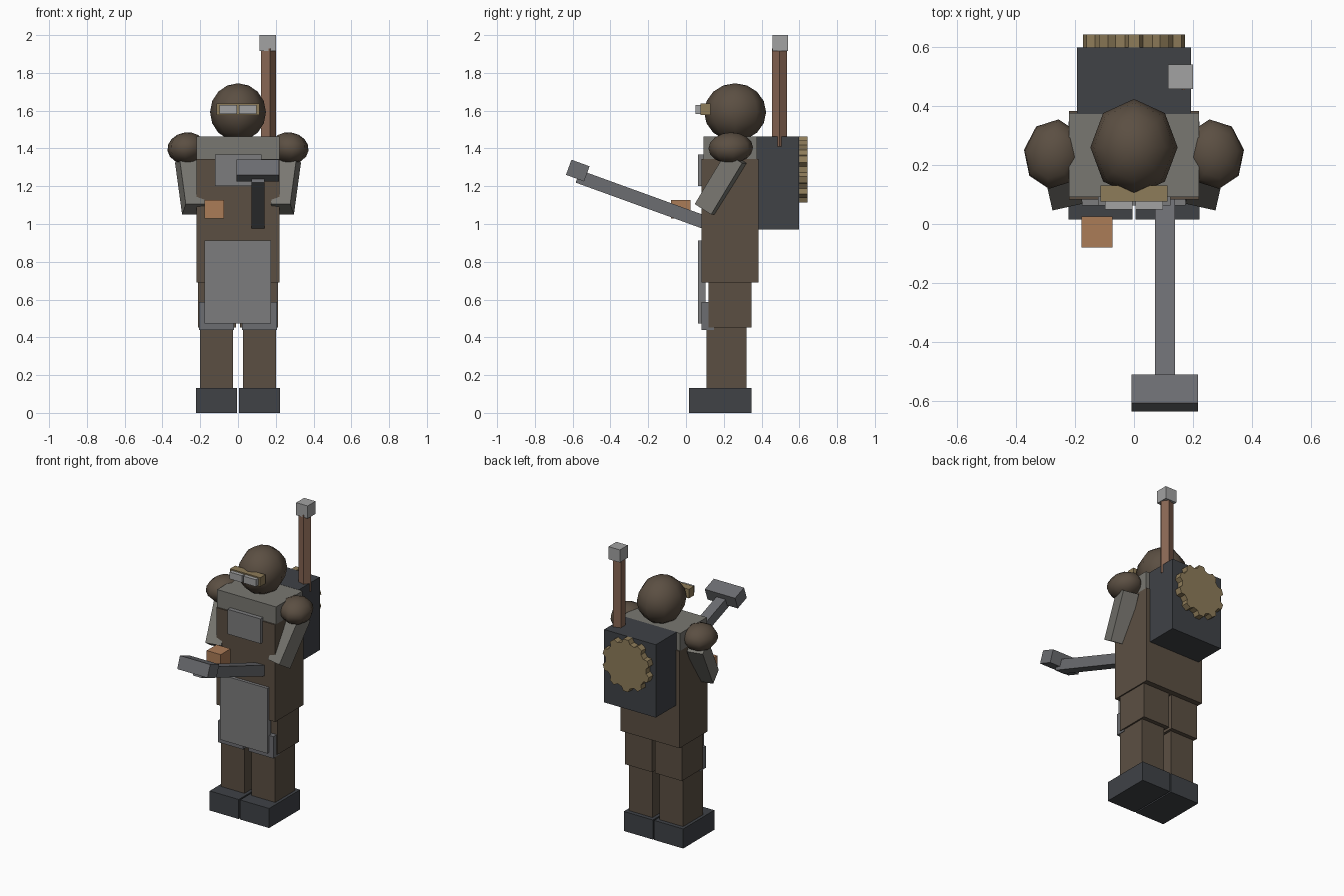
import bpy, bmesh, math
from mathutils import Vector, Matrix

if "Cube" in bpy.data.objects:
    bpy.data.objects.remove(bpy.data.objects["Cube"])


def material(name, r, g, b):
    m = bpy.data.materials.new(name)
    m.diffuse_color = (r, g, b, 1)
    m.use_nodes = True
    m.node_tree.nodes["Principled BSDF"].inputs["Base Color"].default_value = m.diffuse_color
    return m


LEATHER = material("brown_leather", 0.105, 0.078, 0.055)
IRON = material("dark_iron", 0.05, 0.054, 0.062)
CLOTH = material("grey_cloth", 0.19, 0.185, 0.165)
PLATE = material("plate_grey", 0.2, 0.2, 0.205)
STEEL = material("steel", 0.15, 0.153, 0.165)
PALE = material("pale_metal", 0.36, 0.36, 0.36)
COPPER = material("copper", 0.41, 0.2, 0.095)
PIPE = material("pipe_copper", 0.24, 0.13, 0.085)
BRASS = material("brass", 0.27, 0.2, 0.1)


def finish(bm, name, mat):
    bmesh.ops.recalc_face_normals(bm, faces=bm.faces)
    me = bpy.data.meshes.new(name)
    bm.to_mesh(me)
    bm.free()
    me.materials.append(mat)
    ob = bpy.data.objects.new(name, me)
    bpy.context.collection.objects.link(ob)
    return ob


def block(name, mat, x, y, z):
    """Box from (min, max) ranges."""
    size = [r[1] - r[0] for r in (x, y, z)]
    mid = [(r[1] + r[0]) / 2 for r in (x, y, z)]
    bm = bmesh.new()
    bmesh.ops.create_cube(bm, size=1, matrix=Matrix.Translation(mid) @ Matrix.Diagonal((*size, 1)))
    return finish(bm, name, mat)


def bar(name, mat, a, b, width, depth):
    """Rectangular bar running from a to b."""
    a, b = Vector(a), Vector(b)
    d = b - a
    bm = bmesh.new()
    rot = d.to_track_quat('Z', 'Y').to_matrix().to_4x4()
    bmesh.ops.create_cube(bm, size=1, matrix=Matrix.Translation((a + b) / 2) @ rot
                          @ Matrix.Diagonal((width, depth, d.length, 1)))
    return finish(bm, name, mat)


def ball(name, mat, centre, radii, rot=Matrix()):
    bm = bmesh.new()
    bmesh.ops.create_uvsphere(bm, u_segments=8, v_segments=8, radius=1,
                              matrix=Matrix.Translation(centre) @ rot @ Matrix.Diagonal((*radii, 1)))
    for f in bm.faces:
        f.smooth = True
    return finish(bm, name, mat)


def prism(name, mat, points, offset):
    """Closed profile extruded along offset."""
    bm = bmesh.new()
    face = bm.faces.new([bm.verts.new(p) for p in points])
    top = bmesh.ops.extrude_face_region(bm, geom=[face])
    bmesh.ops.translate(bm, vec=offset, verts=[v for v in top["geom"] if isinstance(v, bmesh.types.BMVert)])
    return finish(bm, name, mat)


# Legs, knees, arms and goggle lenses, mirrored
for s, side in ((-1, "right"), (1, "left")):
    def span(a, b):
        return tuple(sorted((s * a, s * b)))
    block(side + "_boot", IRON, span(0.005, 0.222), (0.015, 0.347), (0, 0.132))
    block(side + "_shin", LEATHER, span(0.027, 0.202), (0.108, 0.319), (0.13, 0.47))
    block(side + "_thigh", LEATHER, span(0.01, 0.212), (0.119, 0.347), (0.453, 0.7))
    block(side + "_knee_pad", STEEL, span(0.02, 0.206), (0.082, 0.148), (0.44, 0.587))
    tilt = Matrix.Rotation(math.radians(8 * s), 4, 'Y') @ Matrix.Rotation(math.radians(8 * s), 4, 'Z')
    ball(side + "_shoulder", LEATHER, (s * 0.272, 0.237, 1.402), (0.103, 0.119, 0.083), tilt)
    bar(side + "_arm", CLOTH, (s * 0.235, 0.101, 1.078), (s * 0.272, 0.265, 1.35), 0.105, 0.105)
    block(side + "_goggle_lens", PALE, span(0.005, 0.099), (0.05, 0.085), (1.583, 1.63))

# Body
block("torso", LEATHER, (-0.22, 0.22), (0.083, 0.383), (0.69, 1.345))
block("yoke", CLOTH, (-0.22, 0.22), (0.092, 0.376), (1.342, 1.463))
block("chest_plate", PLATE, (-0.122, 0.124), (0.063, 0.093), (1.2, 1.367))
block("apron", PLATE, (-0.177, 0.175), (0.063, 0.104), (0.472, 0.912))
block("pouch", COPPER, (-0.178, -0.073), (-0.08, 0.025), (1.028, 1.128))

# Head and goggles
ball("head", LEATHER, (0, 0.26, 1.592), (0.148, 0.164, 0.153))
block("goggle_frame", BRASS, (-0.113, 0.113), (0.076, 0.13), (1.577, 1.638))

# Hammer held forward
aim = Vector((0, -0.94, 0.342))
bar("hammer_handle", STEEL, (0.105, 0.15, 0.99), (0.105, -0.572, 1.252), 0.068, 0.07)
centre = Vector((0.104, -0.573, 1.283))
bar("hammer_head", STEEL, centre - aim * 0.051, centre + aim * 0.051, 0.226, 0.085)

# Backpack with gear and chimney
block("backpack", IRON, (-0.193, 0.193), (0.373, 0.598), (0.972, 1.464))
gear = []
for i in range(10):
    for off, r in ((-0.33, 0.152), (-0.17, 0.176), (0.17, 0.176), (0.33, 0.152)):
        t = math.tau * (i + off) / 10
        gear.append((r * math.sin(t), 0.59, 1.289 + r * math.cos(t)))
prism("gear", BRASS, gear, (0, 0.053, 0))
ring = [math.tau * i / 5 for i in range(5)]
prism("chimney", PIPE, [(0.157 + 0.043 * math.cos(t), 0.495 + 0.043 * math.sin(t), 1.41) for t in ring],
      (0, 0, 0.52))
block("chimney_cap", PALE, (0.115, 0.2), (0.457, 0.541), (1.915, 2.0))
